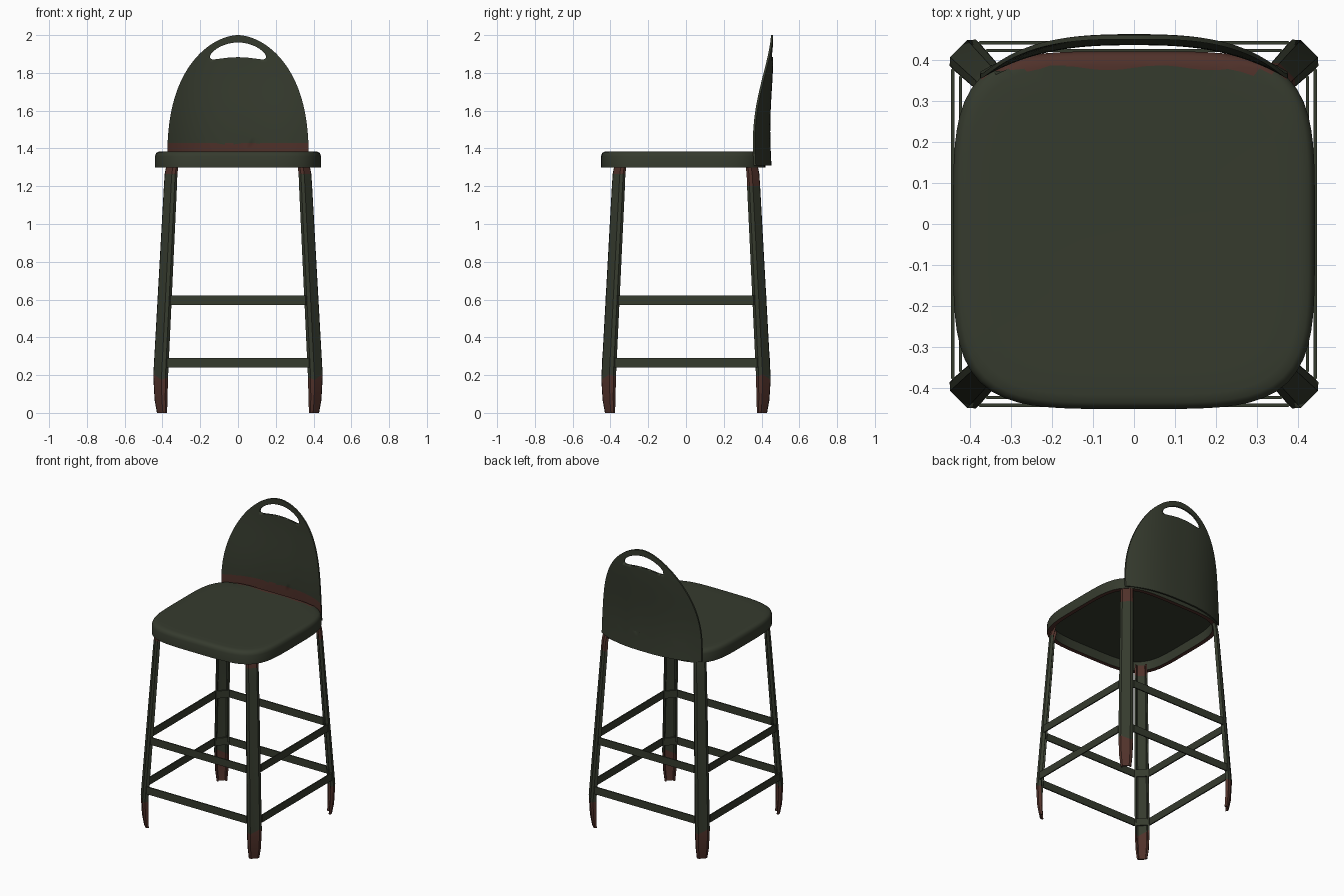
import bpy, bmesh
from math import sin, cos, pi, sqrt
from mathutils import Vector

cube = bpy.data.objects.get("Cube")
if cube:
    bpy.data.objects.remove(cube, do_unlink=True)


def material(name, rgb):
    m = bpy.data.materials.new(name)
    m.use_nodes = True
    m.diffuse_color = (*rgb, 1)
    bsdf = m.node_tree.nodes["Principled BSDF"]
    bsdf.inputs["Base Color"].default_value = (*rgb, 1)
    bsdf.inputs["Roughness"].default_value = 0.7
    return m


GREEN = material("dark_green_paint", (0.036, 0.043, 0.027))
RUST = material("rust_brown", (0.080, 0.031, 0.023))


def loft(rings, caps=True, wrap=False):
    """Bridge rings of equal point count into a bmesh skin."""
    bm = bmesh.new()
    vs = [[bm.verts.new(p) for p in ring] for ring in rings]
    n = len(vs[0])
    pairs = list(zip(vs, vs[1:])) + ([(vs[-1], vs[0])] if wrap else [])
    for a, b in pairs:
        for i in range(n):
            j = (i + 1) % n
            bm.faces.new((a[i], a[j], b[j], b[i]))
    if caps and not wrap:
        bm.faces.new(vs[0])
        bm.faces.new(vs[-1])
    bmesh.ops.recalc_face_normals(bm, faces=bm.faces[:])
    return bm


def finish(name, bm, rust=None, angle=35):
    """Turn the bmesh into an object and paint faces that meet the rust rule."""
    bm.normal_update()
    if rust:
        for f in bm.faces:
            f.material_index = int(rust(f.calc_center_median(), f.normal))
    me = bpy.data.meshes.new(name)
    bm.to_mesh(me)
    bm.free()
    me.materials.append(GREEN)
    me.materials.append(RUST)
    ob = bpy.data.objects.new(name, me)
    bpy.context.collection.objects.link(ob)
    bpy.ops.object.select_all(action="DESELECT")
    ob.select_set(True)
    bpy.context.view_layer.objects.active = ob
    bpy.ops.object.shade_smooth_by_angle(angle=angle * pi / 180)
    return ob


def cut(bm, co, no):
    """Slice along a plane and return the vertices on the slice."""
    geom = bm.verts[:] + bm.edges[:] + bm.faces[:]
    res = bmesh.ops.bisect_plane(bm, geom=geom, plane_co=co, plane_no=no)
    return [g for g in res["geom_cut"] if isinstance(g, bmesh.types.BMVert)]


# Seat: hollow pressed pan with a rounded-square outline
def seat_ring(s, z, n=96):
    pts = []
    for i in range(n):
        c, q = cos(2 * pi * i / n), sin(2 * pi * i / n)
        k = s * (abs(c) ** 4.3 + abs(q) ** 4.3) ** (-1 / 4.3)
        pts.append((0.44 * c * k, 0.435 * q * k - 0.015, z))
    return pts


pan = [(0.5, 1.384), (0.8, 1.385), (0.92, 1.385), (0.965, 1.382), (0.988, 1.374),
       (1, 1.358), (1, 1.30), (0.94, 1.30), (0.93, 1.36)]
bm = loft([seat_ring(s, z) for s, z in pan])
for v in cut(bm, (0, 0.38, 0), (0, 1, 0)):
    if v.co.z > 1.37:
        v.co.y += 0.006 * sin(25 * v.co.x) - 0.2 * max(0, abs(v.co.x) - 0.3)


def seat_rust(c, n):
    back_edge = c.y > 0.375 - 0.2 * max(0, abs(c.x) - 0.3) and n.z > 0.3
    return back_edge or (n.z < -0.7 and c.z < 1.31)


finish("seat", bm, seat_rust, 50)

# Backrest: bent sheet with an arched outline
COLS, ROWS = 32, 36
bm = bmesh.new()
grid = []
for r in range(ROWS + 1):
    t = sin(pi / 2 * r / ROWS)
    w = 0.375 * max(0, 1 - t ** 2.6) ** (1 / 1.8)
    yc = 0.443 - 0.008 * cos(2 * pi * (t - 0.27) / 1.2)
    row = []
    for c in range(COLS + 1):
        x = w * (2 * c / COLS - 1)
        y = yc - 0.083 * (abs(x) / 0.375) ** 2.7
        row.append(bm.verts.new((x, y, 1.31 + 0.69 * t)))
    grid.append(row)
for a, b in zip(grid, grid[1:]):
    for i in range(COLS):
        bm.faces.new((a[i], a[i + 1], b[i + 1], b[i]))
bmesh.ops.remove_doubles(bm, verts=bm.verts[:], dist=0.0005)
bmesh.ops.recalc_face_normals(bm, faces=bm.faces[:])
bm.normal_update()
if sum(f.normal.y for f in bm.faces) > 0:
    bmesh.ops.reverse_faces(bm, faces=bm.faces[:])
front = {v: v.co.copy() for v in bm.verts}
back = bmesh.ops.extrude_face_region(bm, geom=bm.faces[:], use_keep_orig=True)
for g in back["geom"]:
    if isinstance(g, bmesh.types.BMVert):
        g.co.y += 0.011
bmesh.ops.recalc_face_normals(bm, faces=bm.faces[:])
for v in cut(bm, (0, 0, 1.425), (0, 0, 1)):
    v.co.z += 0.006 * sin(30 * v.co.x) + 0.1 * v.co.x ** 2
backrest = finish("backrest", bm, lambda c, n: n.y < -0.3 and c.z < 1.425 + 0.1 * c.x ** 2, 40)

# Hand slot: bean-shaped hole through the backrest
slot = []
for i in range(48):
    a = 2 * pi * i / 48
    x = 0.148 * cos(a)
    half = 0.039 * abs(sin(a)) ** 0.8 * (1 if sin(a) > 0 else -1)
    slot.append((x, 1.922 - 1.7 * x * x + half))
cutter = finish("slot_cutter", loft([[(x, y, z) for x, z in slot] for y in (0.2, 0.7)]))
mod = backrest.modifiers.new("hand_slot", "BOOLEAN")
mod.operation = "DIFFERENCE"
mod.solver = "EXACT"
mod.object = cutter
bpy.context.view_layer.objects.active = backrest
bpy.ops.object.modifier_apply(modifier=mod.name)
bpy.data.objects.remove(cutter, do_unlink=True)


# Legs: folded channels facing the corners, tapered at the foot
def leg_ring(z, r, w, d, sx, sy):
    th = 0.010
    side = [(w - th, r - d), (w, r - d), (w, r - 0.4 * d), (0.65 * w, r)]
    inner = [(0.6 * w, r - th), (w - th, r - 0.4 * d - 0.004)]
    half = [inner[0], inner[1]] + side
    prof = half + [(-t, q) for t, q in reversed(half)]
    return [(sx * (q + t) / sqrt(2), sy * (q - t) / sqrt(2),
             z + (0.015 * sin(60 * t) if 0.1 < z < 0.5 else 0)) for t, q in prof]


levels = [(0, 0.583, 0.032, 0.020), (0.07, 0.596, 0.040, 0.028),
          (0.19, 0.603, 0.045, 0.034), (1.20, 0.527, 0.040, 0.030),
          (1.265, 0.521, 0.039, 0.028), (1.33, 0.505, 0.037, 0.026)]
for sy, end in ((-1, "front"), (1, "back")):
    for sx, side in ((1, "left"), (-1, "right")):
        top = 1.20 if (sx, sy) == (1, 1) else 1.265 if sy < 0 else 2
        bm = loft([leg_ring(*lv, sx, sy) for lv in levels])
        finish(f"{end}_{side}_leg", bm, lambda c, n: c.z < 0.16 or c.z > top, 30)

# Footrest bands: thin flat loops that run through the legs
for name, z0, e, c in (("lower_footrest", 0.24, 0.445, 0.375),
                       ("upper_footrest", 0.572, 0.426, 0.358)):
    def band(off, z):
        p, q = e - off, c - 0.41 * off
        return [(p, -q, z), (p, q, z), (q, p, z), (-q, p, z),
                (-p, q, z), (-p, -q, z), (-q, -p, z), (q, -p, z)]
    rings = [band(0, z0), band(0, z0 + 0.05), band(0.008, z0 + 0.05), band(0.008, z0)]
    finish(name, loft(rings, wrap=True), None, 30)
